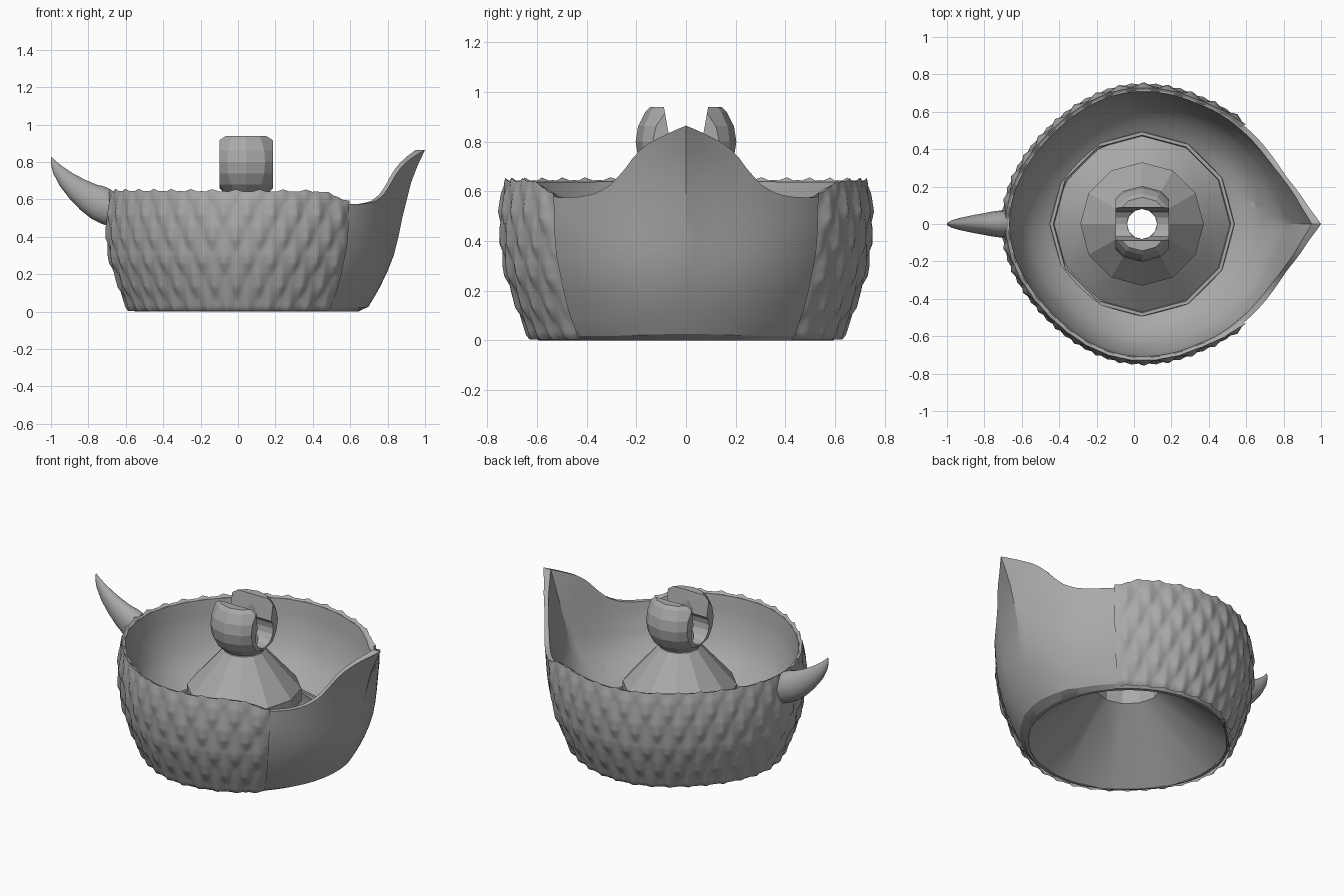
import bpy, bmesh
from math import sin, cos, pi, radians, degrees, floor
from mathutils import Vector

if "Cube" in bpy.data.objects:
    bpy.data.objects.remove(bpy.data.objects["Cube"])

CX = 0.043  # axis of the bowl

grey = bpy.data.materials.new("plain_grey")
grey.use_nodes = True
grey.diffuse_color = (0.4, 0.4, 0.4, 1)
grey.node_tree.nodes["Principled BSDF"].inputs["Base Color"].default_value = (0.4, 0.4, 0.4, 1)


def finish(name, bm, smooth=30):
    bmesh.ops.recalc_face_normals(bm, faces=bm.faces)
    mesh = bpy.data.meshes.new(name)
    bm.to_mesh(mesh)
    bm.free()
    obj = bpy.data.objects.new(name, mesh)
    bpy.context.collection.objects.link(obj)
    mesh.materials.append(grey)
    if smooth:
        bpy.ops.object.select_all(action='DESELECT')
        bpy.context.view_layer.objects.active = obj
        obj.select_set(True)
        bpy.ops.object.shade_smooth_by_angle(angle=radians(smooth))
    return obj


def skin(name, rings, closed=True, loop=False, caps=False, smooth=30):
    """Join rows of points into one surface."""
    bm = bmesh.new()
    rows = [[bm.verts.new(p) for p in ring] for ring in rings]
    pairs = list(zip(rows, rows[1:])) + ([(rows[-1], rows[0])] if loop else [])
    n = len(rows[0])
    for a, b in pairs:
        for i in range(n if closed else n - 1):
            j = (i + 1) % n
            bm.faces.new((a[i], a[j], b[j], b[i]))
    if caps:
        bm.faces.new(rows[0])
        bm.faces.new(rows[-1])
    return finish(name, bm, smooth)


def curve(table, x):
    """Piecewise linear lookup."""
    for (x0, y0), (x1, y1) in zip(table, table[1:]):
        if x <= x1:
            return y0 + (y1 - y0) * max(0, (x - x0) / (x1 - x0))
    return table[-1][1]


def polar(r, a, z):
    return (CX + r * cos(a), r * sin(a), z)


# Height tables: bowl radius and spout reach, outside and inside; rim by angle
WALL = [(0, .595), (.02, .615), (.1, .648), (.2, .685), (.3, .713), (.45, .73), (.65, .72)]
REACH = [(0, .60), (.02, .65), (.1, .70), (.2, .75), (.3, .79), (.4, .815), (.5, .835),
         (.6, .86), (.7, .885), (.8, .925), (.865, .957)]
IN_WALL = [(.19, .475), (.25, .56), (.35, .64), (.5, .69), (.65, .71)]
IN_REACH = [(.19, .475), (.25, .62), (.38, .74), (.5, .79), (.6, .82), (.865, .907)]
RIM = [(0, .865), (6.5, .82), (11, .785), (14, .75), (18.5, .675), (23, .62), (28, .59),
       (34, .577), (44, .575), (50, .61), (58, .635), (180, .64)]
# Share of the spout's reach by angle, near the rim
SPOUT = [(0, 1), (6, .8), (14, .63), (22, .53), (33, .39), (43, .27), (52, .13), (65, 0)]


def fold(a):
    a = abs(a) % (2 * pi)
    return min(a, 2 * pi - a)


def rim(a):
    return curve(RIM, degrees(fold(a)))


def plan_radius(a, z, wall, reach):
    """Round bowl, slightly slimmer at the back quarters, drawn out to a spout."""
    a = fold(a)
    r, d = curve(wall, z), curve(reach, z)
    sharp = curve(SPOUT, degrees(a))
    spread = radians(65)
    soft = cos(pi * a / (2 * spread)) ** 2 if a < spread else 0
    w = min(1, max(0, (z - .2) / .25))
    slim = .03 * sin(2 * a) ** 2 if a > pi / 2 else 0
    return r - slim + (d - r) * (sharp * w + soft * (1 - w))


# Bowl with pouring spout
angles = [radians(2.5 * i) for i in range(144)]
rings = [[polar(.575, a, 0) for a in angles]]
for s in [0, .03, .08, .15, .24, .35, .46, .58, .7, .8, .9, 1]:
    rings.append([polar(plan_radius(a, s * rim(a), WALL, REACH), a, s * rim(a)) for a in angles])
for s in [1, .9, .8, .68, .55, .42, .3, .2, .1, .05, 0]:
    ring = []
    for a in angles:
        z = .19 + s * (rim(a) - .19)
        ring.append(polar(plan_radius(a, z, IN_WALL, IN_REACH), a, z))
    rings.append(ring)
skin("bowl", rings, smooth=25)

# Overlapping scales wrapped round the back of the bowl
COLS, ROWS = 27, 5
START, END = radians(44), radians(316)


def scale_height(u, v):
    """Long pointed scales in staggered rows, proudest above the lower tip."""
    best = 0
    for row in (floor(v) - 1, floor(v), floor(v) + 1):
        du = abs((u + .5 * (row % 2)) % 1 - .5) * 2
        t = (row + 1.5 - v) / 2
        if 0 <= t <= 1:
            lift = t / .75 if t < .75 else (1 - t) / .25
            best = max(best, lift * max(0, 1 - du / (1.3 - .7 * t)))
    return best


nu, nv = COLS * 10, ROWS * 10
rings = []
for j in range(nv + 1):
    s = j / nv
    ring = []
    for i in range(nu + 1):
        a = START + (END - START) * i / nu
        h = scale_height(COLS * i / nu, ROWS * s)
        z = .004 + s * (rim(a) - .002) + .016 * h * s ** 4
        edge = min(1, .3 + i / 4, .3 + (nu - i) / 4, .3 + (1 - s) * 8)
        r = plan_radius(a, z, WALL, REACH)
        ring.append(polar(r + .003 + (.008 + .02 * h) * edge, a, z))
    rings.append(ring)
lip = []
for i in range(nu + 1):
    a = START + (END - START) * i / nu
    lip.append(polar(plan_radius(a, rim(a), IN_WALL, IN_REACH) + .002, a, rim(a) - .003))
skin("scales", rings + [lip], closed=False, smooth=60)

# Faceted hollow cone rising from the floor, with a bore through its top
profile = [(.592, .001), (.19, .35), (.19, .45), (.08, .45), (.08, .64), (.12, .63), (.33, .39),
           (.33, .31), (.47, .19), (.475, .21), (.492, .21), (.50, .17), (.59, .02)]
sides = [2 * pi * i / 12 for i in range(12)]
skin("centre_cone", [[polar(r, a, z) for a in sides] for r, z in profile], loop=True, smooth=20)


# Open clip: a trimmed ball with a cross bore, a flared slot and an upright bore
bm = bmesh.new()
bmesh.ops.create_uvsphere(bm, u_segments=12, v_segments=10, radius=.203)
bmesh.ops.translate(bm, verts=bm.verts, vec=(CX, 0, .8))
clip = finish("clip", bm, 0)

bm = bmesh.new()
for v in bmesh.ops.create_cube(bm, size=2)["verts"]:
    v.co = (CX + v.co.x * .143, v.co.y * .3, .74 + v.co.z * .2)
trim = finish("trim_helper", bm, 0)

ring16 = [2 * pi * i / 16 for i in range(16)]
cross = skin("cross_bore_helper", [[(CX + x, .088 * cos(a), .76 + .088 * sin(a)) for a in ring16]
                                   for x in (-.3, .3)], caps=True, smooth=0)
slot = skin("slot_helper", [[(CX + x, y, z) for y, z in
                             ((-.055, .75), (.055, .75), (.1, 1), (-.1, 1))]
                            for x in (-.31, .31)], caps=True, smooth=0)
bore = skin("bore_helper", [[polar(.08, a, z) for a in ring16] for z in (.4, 1.1)],
            caps=True, smooth=0)

for helper, mode in ((trim, 'INTERSECT'), (cross, 'DIFFERENCE'),
                     (slot, 'DIFFERENCE'), (bore, 'DIFFERENCE')):
    mod = clip.modifiers.new(helper.name, 'BOOLEAN')
    mod.object, mod.operation, mod.solver = helper, mode, 'EXACT'
    bpy.context.view_layer.objects.active = clip
    bpy.ops.object.modifier_apply(modifier=mod.name)
    bpy.data.objects.remove(helper)

# Curved horn growing out of the back wall
path = [(-.68, .553, .099), (-.72, .568, .098), (-.755, .585, .092), (-.80, .612, .08),
        (-.86, .655, .065), (-.92, .707, .048), (-.965, .76, .03),
        (-.987, .797, .015), (-.997, .825, .003)]
rings = []
for k, (x, z, r) in enumerate(path):
    a, b = path[max(0, k - 1)], path[min(len(path) - 1, k + 1)]
    along = Vector((b[0] - a[0], 0, b[1] - a[1])).normalized()
    up = Vector((-along.z, 0, along.x))
    # The section leans upright at the root so it meets the wall evenly
    up = up.lerp(Vector((0, 0, -1)), max(0, 1 - k / 3)).normalized()
    rings.append([Vector((x, 0, z)) + up * r * cos(t) + Vector((0, .73 * r * sin(t), 0))
                  for t in ring16])
skin("horn", rings, caps=True, smooth=40)
